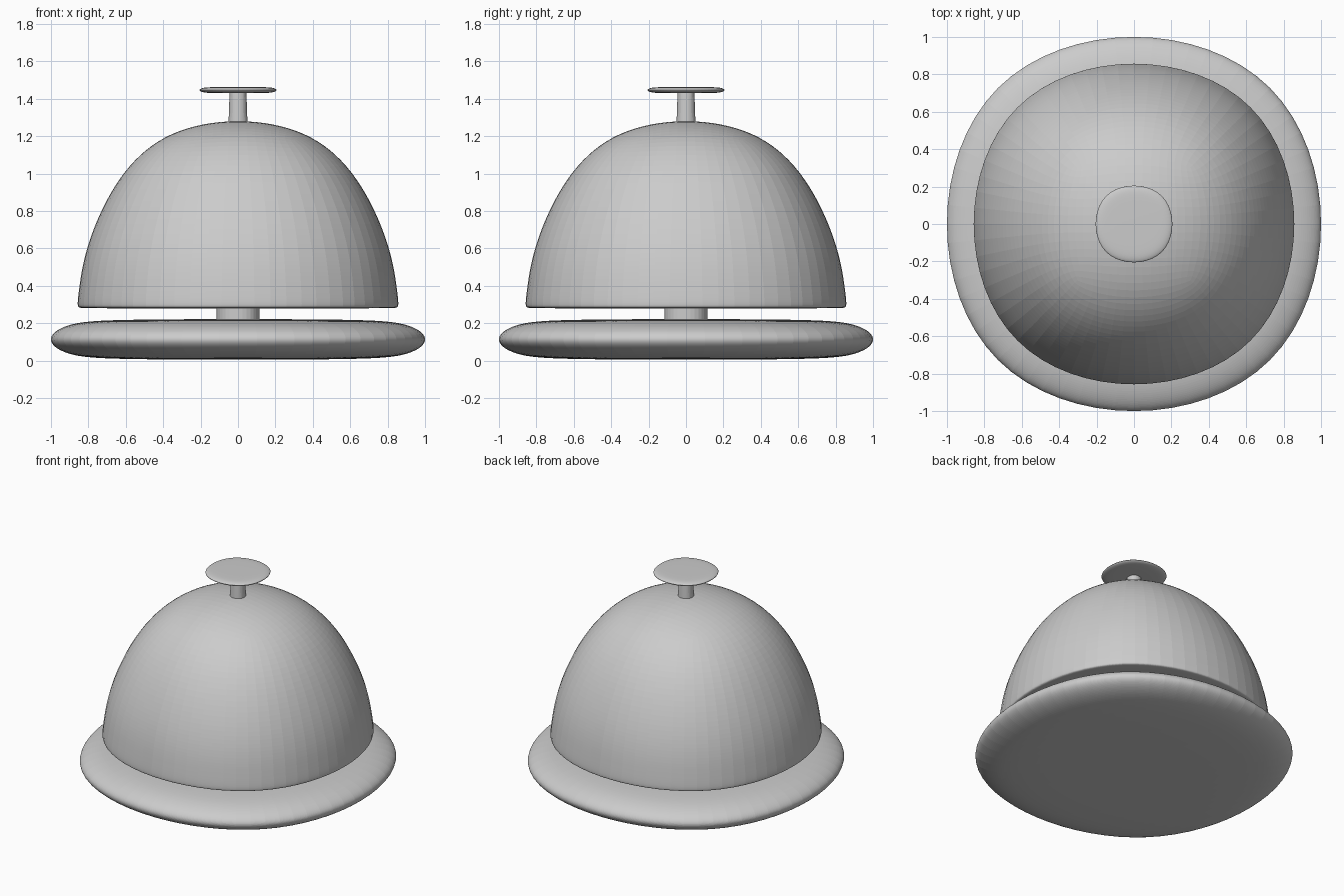
import bpy
import bmesh
from mathutils import Matrix

if "Cube" in bpy.data.objects:
    bpy.data.objects.remove(bpy.data.objects["Cube"])


def rounded_part(name, rings, width, z0, z1, levels=4):
    """Stack square rings (half_width, z), close both ends, subdivide, fit to size."""
    bm = bmesh.new()
    loops = [[bm.verts.new((sx * r, sy * r, z))
              for sx, sy in ((-1, -1), (1, -1), (1, 1), (-1, 1))]
             for r, z in rings]
    for a, b in zip(loops, loops[1:]):
        for i in range(4):
            j = (i + 1) % 4
            bm.faces.new((a[i], a[j], b[j], b[i]))
    bm.faces.new(loops[0][::-1])
    bm.faces.new(loops[-1])
    bmesh.ops.recalc_face_normals(bm, faces=bm.faces[:])
    mesh = bpy.data.meshes.new(name)
    bm.to_mesh(mesh)
    bm.free()
    obj = bpy.data.objects.new(name, mesh)
    bpy.context.collection.objects.link(obj)
    sub = obj.modifiers.new("Subdivision", 'SUBSURF')
    sub.levels = sub.render_levels = levels

    # Scale the cage so that the subdivided surface has the wanted extents
    bpy.context.view_layer.update()
    ev = obj.evaluated_get(bpy.context.evaluated_depsgraph_get())
    em = ev.to_mesh()
    xs = [v.co.x for v in em.vertices]
    zs = [v.co.z for v in em.vertices]
    ev.to_mesh_clear()
    lo, hi = min(zs), max(zs)
    s = width / (max(xs) - min(xs))
    k = (z1 - z0) / (hi - lo)
    mesh.transform(Matrix.Translation((0, 0, z0 - lo * k)) @ Matrix.Diagonal((s, s, k, 1)))
    mesh.update()
    return obj


# Disc with an elliptical edge, shared by plate and button
DISC = [(.70, 0), (1.0, .02), (1.13, .11), (1.0, .20), (.70, .22)]

# Rounded foot plate
rounded_part("base_plate", DISC, 2.0, .005, .222)

# Post holding the bell above the plate
rounded_part("center_post",
             [(.12, .20), (.12, .205), (.12, .295), (.12, .30)], .23, .20, .30, 3)

# Bell: flat underside, tight rim, domed top
rounded_part("bell_dome",
             [(.80, .28), (.925, .28), (.935, .29), (.93, .36), (.87, .72), (.47, 1.33)],
             1.714, .28, 1.28)

# Plunger stem, slightly tapered
rounded_part("plunger_stem",
             [(.052, 1.2), (.052, 1.21), (.044, 1.44), (.044, 1.45)], .104, 1.2, 1.45, 3)

# Flat push button
rounded_part("push_button", DISC, .41, 1.43, 1.463)
